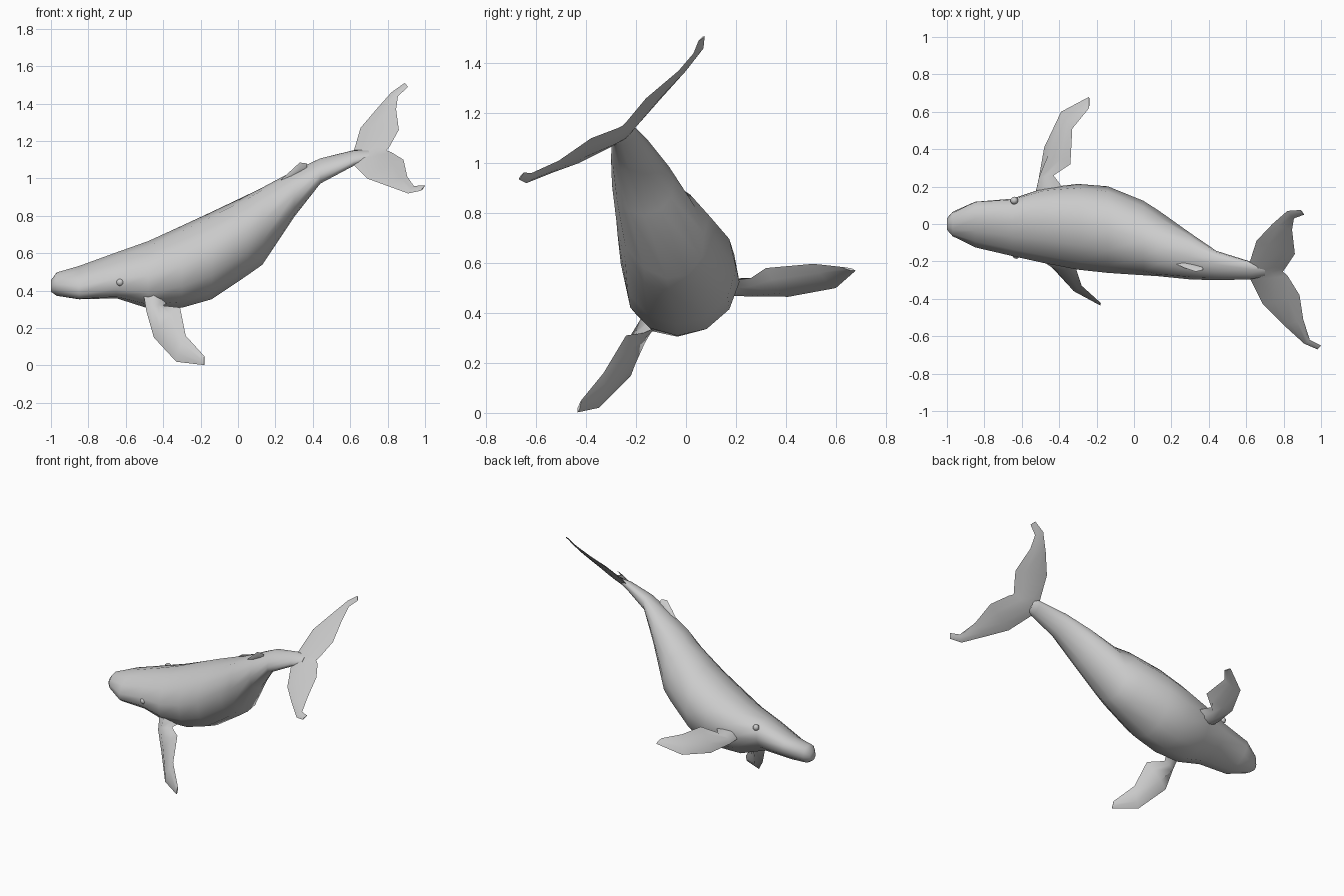
import bpy, bmesh, math
from mathutils import Vector

if "Cube" in bpy.data.objects:
    bpy.data.objects.remove(bpy.data.objects["Cube"])


def finish(name, bm, angle=60):
    bmesh.ops.recalc_face_normals(bm, faces=bm.faces)
    me = bpy.data.meshes.new(name)
    bm.to_mesh(me)
    bm.free()
    ob = bpy.data.objects.new(name, me)
    bpy.context.collection.objects.link(ob)
    bpy.ops.object.select_all(action='DESELECT')
    ob.select_set(True)
    bpy.context.view_layer.objects.active = ob
    bpy.ops.object.shade_smooth_by_angle(angle=math.radians(angle))
    return ob


def loft(name, rings, angle=60):
    """Skin a list of equal-length point rings and cap both ends."""
    bm = bmesh.new()
    vs = [[bm.verts.new(p) for p in ring] for ring in rings]
    n = len(vs[0])
    for a, b in zip(vs, vs[1:]):
        for i in range(n):
            j = (i + 1) % n
            bm.faces.new((a[i], a[j], b[j], b[i]))
    bm.faces.new(vs[0])
    bm.faces.new(vs[-1])
    return finish(name, bm, angle)


def blade(name, lead, trail, thick):
    """Thin fin between a leading and a trailing edge rail."""
    lead = [Vector(p) for p in lead]
    trail = [Vector(p) for p in trail]
    mid = [(a + b) / 2 for a, b in zip(lead, trail)]
    rings = []
    for i, (a, b) in enumerate(zip(lead, trail)):
        span = mid[min(i + 1, len(mid) - 1)] - mid[max(i - 1, 0)]
        nrm = (b - a).cross(span).normalized() * thick[i] / 2
        p, q = a.lerp(b, .3), a.lerp(b, .7)
        rings.append([a, p + nrm, q + nrm * .6, b, q - nrm * .6, p - nrm])
    return loft(name, rings)


# Body: x, centre y, centre z, half width, half height, roll in degrees
stations = [
    (-1.0, 0.0, .425, .03, .03, 27),
    (-.97, 0.0, .435, .065, .06, 27),
    (-.85, -.003, .443, .133, .074, 27),
    (-.65, -.018, .482, .163, .108, 27),
    (-.48, -.008, .485, .206, .168, 27),
    (-.30, -.015, .528, .229, .211, 27),
    (-.14, -.03, .588, .226, .23, 28),
    (.05, -.075, .697, .188, .218, 29),
    (.13, -.103, .745, .158, .217, 30),
    (.30, -.172, .918, .122, .122, 33),
    (.44, -.222, 1.04, .085, .058, 35),
    (.62, -.248, 1.11, .055, .03, 37),
    (.70, -.252, 1.13, .035, .012, 37),
]
rings = []
for x, yc, zc, a, b, roll in stations:
    c, s = math.cos(math.radians(roll)), math.sin(math.radians(roll))
    ring = []
    for k in range(12):
        t = math.tau * k / 12
        u, v = 1.02 * a * math.sin(t), 1.02 * b * math.cos(t)
        ring.append((x, yc + u * c - v * s, zc + u * s + v * c))
    rings.append(ring)
loft("body", rings, 70)

# Pectoral flippers
thick = [.07, .065, .05, .035, .01]
blade("right_flipper",
      [(-.51, -.15, .41), (-.49, -.20, .29), (-.45, -.22, .15),
       (-.33, -.35, .02), (-.18, -.435, .002)],
      [(-.36, -.10, .35), (-.40, -.17, .32), (-.31, -.24, .31),
       (-.28, -.33, .16), (-.18, -.42, .05)], thick)
blade("left_flipper",
      [(-.53, .15, .49), (-.51, .24, .47), (-.48, .41, .465),
       (-.39, .60, .50), (-.24, .68, .57)],
      [(-.37, .18, .53), (-.43, .26, .54), (-.34, .32, .58),
       (-.33, .51, .597), (-.24, .62, .585)], thick)

# Tail flukes, one blade from tip to tip
blade("tail_flukes",
      [(.89, .075, 1.51), (.82, .07, 1.46), (.74, .0, 1.37), (.655, -.09, 1.27),
       (.62, -.20, 1.15), (.59, -.245, 1.10), (.62, -.29, 1.07),
       (.69, -.43, 1.0), (.80, -.54, .96), (.91, -.64, .92), (.98, -.67, .935)],
      [(.91, .05, 1.49), (.855, .03, 1.44), (.845, -.03, 1.37), (.86, -.16, 1.26),
       (.81, -.235, 1.17), (.795, -.255, 1.15), (.82, -.275, 1.14),
       (.885, -.38, 1.10), (.905, -.51, 1.01), (.94, -.62, .96), (1.0, -.65, .963)],
      [.006, .01, .014, .02, .03, .035, .03, .02, .014, .01, .006])

# Dorsal fin
blade("dorsal_fin",
      [(.16, -.185, .93), (.27, -.235, 1.03), (.33, -.255, 1.085), (.37, -.245, 1.08)],
      [(.17, -.17, .90), (.27, -.19, .96), (.33, -.21, 1.0), (.36, -.215, 1.02)],
      [.015, .03, .03, .01])

# Eyes
for name, pos in (("right_eye", (-.63, -.165, .445)), ("left_eye", (-.64, .125, .58))):
    bm = bmesh.new()
    bmesh.ops.create_uvsphere(bm, u_segments=10, v_segments=6, radius=.021)
    bmesh.ops.translate(bm, verts=bm.verts, vec=pos)
    finish(name, bm)
